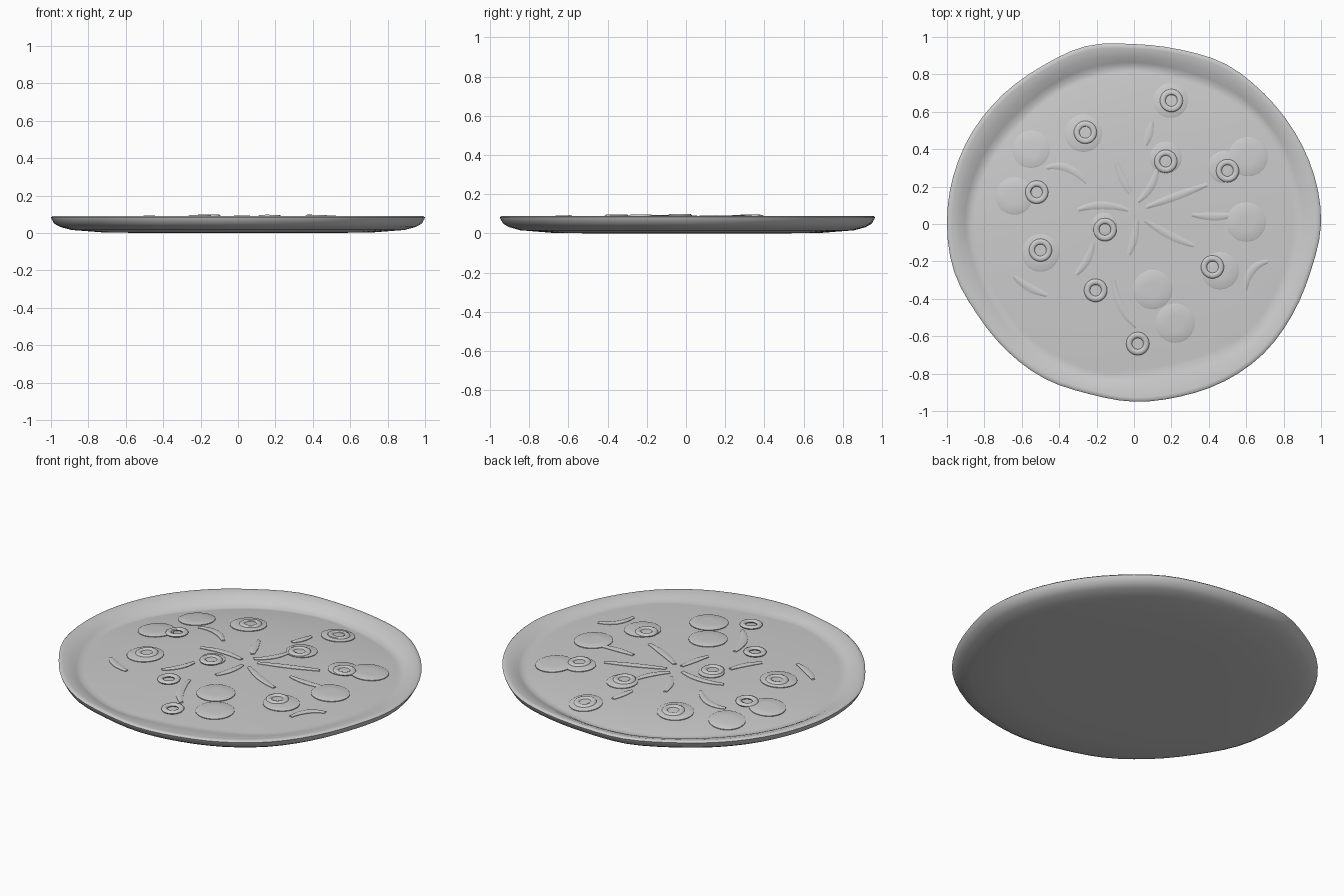
import bpy, bmesh, math
from mathutils import Vector

if "Cube" in bpy.data.objects:
    bpy.data.objects.remove(bpy.data.objects["Cube"])

SEG = 72
# wobbly outlines: radius every 15 degrees
OUTER = [1.0, .998, .99, .985, .986, .965, .962, .985, .977, .985, .995, 1.0,
         1.0, .995, .968, .96, .955, .94, .95, .955, .97, .98, .976, .978]
INNER = [.88, .88, .88, .875, .85, .834, .84, .838, .836, .831, .848, .87,
         .88, .858, .85, .85, .84, .838, .805, .797, .818, .86, .863, .868]


def radius(table, a):
    t = (a / (2 * math.pi) * 24) % 24
    i = int(t) % 24
    f = t - int(t)
    p = [table[(i + k) % 24] for k in (-1, 0, 1, 2)]
    return p[1] + .5 * f * (p[2] - p[0] + f * (2 * p[0] - 5 * p[1] + 4 * p[2] - p[3]
                            + f * (3 * (p[1] - p[2]) + p[3] - p[0])))


def seam_z(a):
    return .055 + .015 * math.cos(a - math.radians(305))


def cheese_z(x, y):
    a = math.atan2(y, x)
    f = min(1, math.hypot(x, y) / radius(INNER, a))
    return .084 + (seam_z(a) - .084) * f ** 3


def finish(bm, name, angle=40):
    bmesh.ops.recalc_face_normals(bm, faces=bm.faces)
    me = bpy.data.meshes.new(name)
    bm.to_mesh(me)
    bm.free()
    ob = bpy.data.objects.new(name, me)
    bpy.context.collection.objects.link(ob)
    bpy.ops.object.select_all(action='DESELECT')
    ob.select_set(True)
    bpy.context.view_layer.objects.active = ob
    bpy.ops.object.shade_smooth_by_angle(angle=math.radians(angle))
    return ob


def bridge(bm, a, b):
    n = len(a)
    for i in range(n):
        bm.faces.new((a[i], a[(i + 1) % n], b[(i + 1) % n], b[i]))


def draped(name, cx, cy, rings, n=32, closed=False):
    """Round topping made of (radius, height) rings following the cheese."""
    bm = bmesh.new()
    loops = []
    for r, h in rings:
        loop = []
        for i in range(n):
            a = 2 * math.pi * i / n
            x, y = cx + r * math.cos(a), cy + r * math.sin(a)
            loop.append(bm.verts.new((x, y, cheese_z(x, y) + h)))
        loops.append(loop)
    for a, b in zip(loops, loops[1:]):
        bridge(bm, a, b)
    if closed:
        bridge(bm, loops[-1], loops[0])
    else:
        bm.faces.new(loops[0])
        bm.faces.new(loops[-1])
    finish(bm, name)


# pizza body: flat bottom, flared side, crust slope and domed cheese
bm = bmesh.new()
loops = []
angles = [2 * math.pi * i / SEG for i in range(SEG)]
for f, z in [(.5, 0), (.72, .003), (.89, .016), (.95, .032), (.983, .05),
             (.997, .075), (1, .083), (.992, .09), (.975, .09)]:
    loops.append([bm.verts.new((f * radius(OUTER, a) * math.cos(a),
                                f * radius(OUTER, a) * math.sin(a), z)) for a in angles])
for t, s in [(.4, .28), (.75, .68), (1, 1)]:       # crust slope to the seam
    loop = []
    for a in angles:
        r0, r1 = .975 * radius(OUTER, a), radius(INNER, a)
        r = r0 + (r1 - r0) * t
        loop.append(bm.verts.new((r * math.cos(a), r * math.sin(a),
                                  .09 + (seam_z(a) - .09) * s)))
    loops.append(loop)
for f in (.97, .9, .8, .68, .54, .38, .2, .05):       # cheese
    loop = []
    for a in angles:
        r = f * radius(INNER, a)
        x, y = r * math.cos(a), r * math.sin(a)
        loop.append(bm.verts.new((x, y, cheese_z(x, y))))
    loops.append(loop)
for a, b in zip(loops, loops[1:]):
    bridge(bm, a, b)
bm.faces.new(loops[0])
bm.faces.new(loops[-1])
finish(bm, "pizza_base", 60)

# sausage slices
SLICES = [(-.55, .40, .1), (-.64, .15, .1), (.61, .36, .105), (.60, .01, .105),
          (.10, -.35, .105), (.22, -.53, .105), (-.27, .485, .1), (.195, .66, .092),
          (.17, .355, .085), (.48, .305, .085), (-.16, -.01, .07), (-.50, -.155, .1),
          (.46, -.25, .1)]
for i, (x, y, r) in enumerate(SLICES):
    draped(f"sausage_slice_{i + 1}", x, y,
           [(r * .97, -.006), (r, 0), (r, .004), (r * .93, .007), (r * .4, .008)])

# olive rings
OLIVES = [(.2, .66), (-.26, .49), (.17, .335), (.5, .285), (-.52, .17),
          (-.155, -.03), (-.5, -.14), (.42, -.23), (-.205, -.355), (.02, -.64)]
for i, (x, y) in enumerate(OLIVES):
    ring = [(.046 + .016 * math.cos(2 * math.pi * k / 10),
             .006 + .01 * math.sin(2 * math.pi * k / 10)) for k in range(10)]
    draped(f"olive_ring_{i + 1}", x, y, ring, 28, True)

# pepper strips: start, middle, end
STRIPS = [(-.47, .30, -.36, .30, -.25, .22), (.095, .55, .08, .48, .06, .42),
          (-.095, .33, -.06, .24, -.02, .165), (.125, .30, .09, .2, .02, .12),
          (.39, .21, .23, .15, .065, .09), (-.30, .075, -.17, .1, -.03, .075),
          (.31, .05, .43, .04, .54, .05), (.06, .02, .19, -.06, .32, -.115),
          (.015, .02, 0, -.08, -.03, -.165), (-.22, -.1, -.25, -.19, -.31, -.27),
          (-.64, -.28, -.56, -.34, -.465, -.38), (.715, -.2, .63, -.25, .595, -.355),
          (-.11, -.3, -.07, -.44, .015, -.55)]
for i, s in enumerate(STRIPS):
    p0, pm, p2 = Vector(s[0:2]), Vector(s[2:4]), Vector(s[4:6])
    p1 = 2 * pm - (p0 + p2) / 2
    bm = bmesh.new()
    loops = []
    for k in range(11):
        t = k / 10
        p = (1 - t) ** 2 * p0 + 2 * t * (1 - t) * p1 + t * t * p2
        d = ((1 - t) * (p1 - p0) + t * (p2 - p1)).normalized()
        side = Vector((-d.y, d.x)) * (.01 + .011 * math.sin(math.pi * t))
        loop = []
        for w, h in [(-1, -.006), (-1, .003), (-.5, .007), (.5, .007), (1, .003), (1, -.006)]:
            q = p + side * w
            loop.append(bm.verts.new((q.x, q.y, cheese_z(q.x, q.y) + h)))
        loops.append(loop)
    for a, b in zip(loops, loops[1:]):
        bridge(bm, a, b)
    bm.faces.new(loops[0])
    bm.faces.new(loops[-1])
    finish(bm, f"pepper_strip_{i + 1}")
